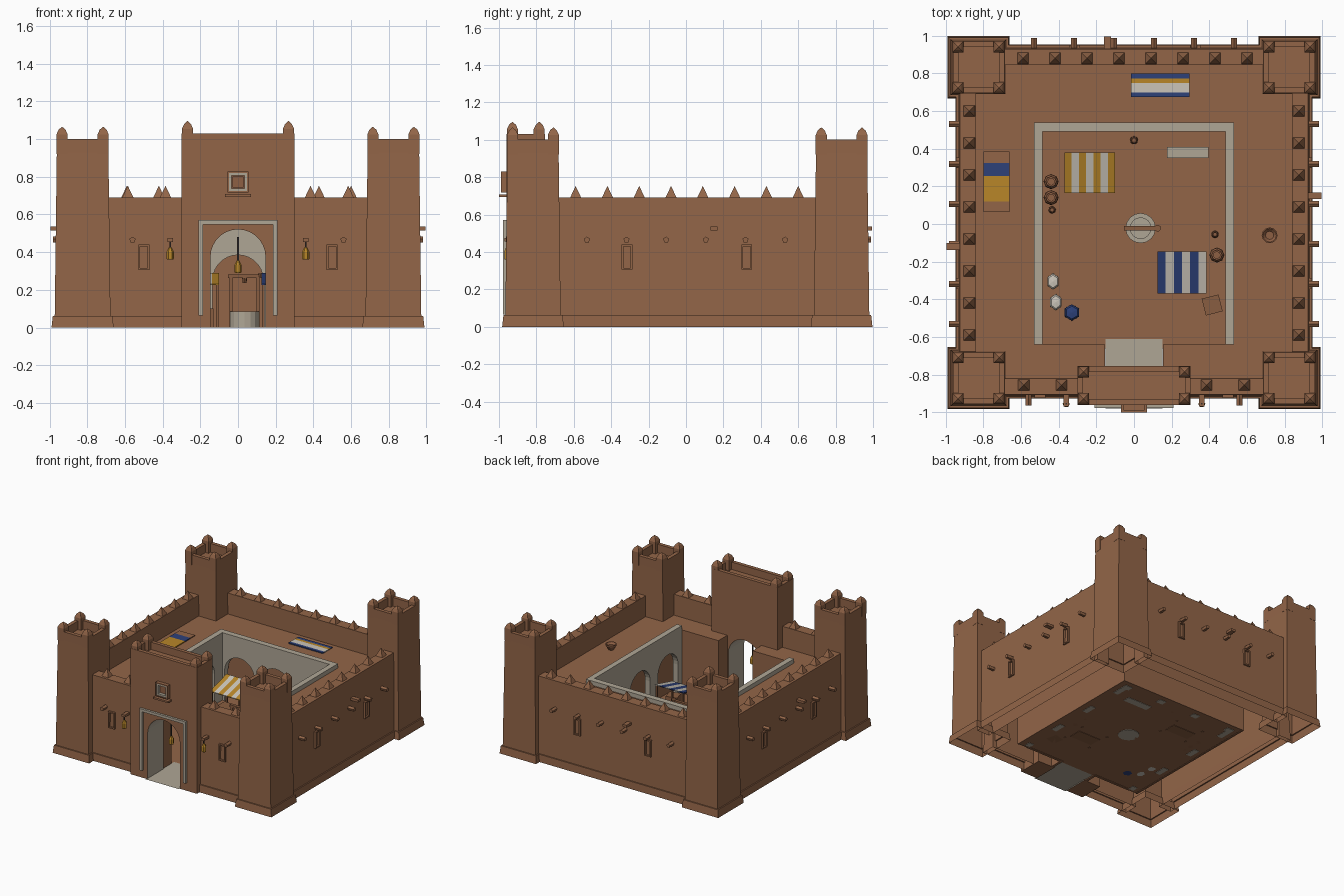
import bpy, bmesh, math
from mathutils import Matrix, Vector

cube = bpy.data.objects.get("Cube")
if cube:
    bpy.data.objects.remove(cube)


def material(name, *rgb):
    mat = bpy.data.materials.new(name)
    mat.use_nodes = True
    mat.diffuse_color = (*rgb, 1)
    mat.node_tree.nodes["Principled BSDF"].inputs["Base Color"].default_value = (*rgb, 1)
    return mat


CLAY = material("clay", .29, .13, .064)
PLASTER = material("plaster", .43, .38, .30)
WHITE = material("white_cloth", .60, .56, .49)
GOLD = material("gold", .48, .24, .022)
BLUE = material("blue_cloth", .026, .052, .19)
POT = material("terracotta", .27, .115, .057)
WOOD = material("wood", .25, .11, .052)
IRON = material("dark_iron", .04, .03, .025)


def finish(bm, name, *mats, recalc=True):
    if recalc:
        bmesh.ops.recalc_face_normals(bm, faces=bm.faces)
    mesh = bpy.data.meshes.new(name)
    bm.to_mesh(mesh)
    bm.free()
    for mat in mats:
        mesh.materials.append(mat)
    obj = bpy.data.objects.new(name, mesh)
    bpy.context.collection.objects.link(obj)


def skin(bm, rings, m=0, bottom=True):
    """Join equal rings of points into a solid, or a shell open below."""
    rows = [[bm.verts.new(p) for p in ring] for ring in rings]
    n = len(rows[0])
    faces = [bm.faces.new(rows[-1][::-1])]
    if bottom:
        faces.append(bm.faces.new(rows[0]))
    for a, b in zip(rows, rows[1:]):
        faces += [bm.faces.new((a[i], a[(i + 1) % n], b[(i + 1) % n], b[i])) for i in range(n)]
    for f in faces:
        f.material_index = m


def box(bm, x0, x1, y0, y1, z0, z1, m=0):
    skin(bm, [[(x0, y0, z), (x1, y0, z), (x1, y1, z), (x0, y1, z)] for z in (z0, z1)], m)


def lathe(bm, profile, loc, n=8, m=0, turn=None):
    """Spin (radius, height) pairs; four sides line up with the axes."""
    turn = turn or Matrix()
    shift = {4: math.pi / 4, 5: math.pi / 2}.get(n, 0)
    rings = []
    for r, z in profile:
        r = max(r, .0005)
        angles = [shift + i * math.tau / n for i in range(n)]
        rings.append([Vector(loc) + turn @ Vector((r * math.cos(a), r * math.sin(a), z)) for a in angles])
    skin(bm, rings, m)


def ring(bm, cx, cy, hx, hy, t, z0, z1):
    for s in (-1, 1):
        a, b = sorted((cx + s * hx, cx + s * (hx - t)))
        box(bm, a, b, cy - hy, cy + hy, z0, z1)
        a, b = sorted((cy + s * hy, cy + s * (hy - t)))
        box(bm, cx - hx + t, cx + hx - t, a, b, z0, z1)


# Wall coordinates: u along the wall, d outward from the centre
SIDES = {"front": .915, "back": .94, "right": .935, "left": .935}


def at(side, u, d, z):
    return {"front": (u, -d, z), "back": (u, d, z), "right": (d, u, z), "left": (-d, u, z)}[side]


def wall_box(bm, side, u0, u1, d0, d1, z0, z1, m=0):
    skin(bm, [[at(side, u, d, z) for u, d in ((u0, d0), (u1, d0), (u1, d1), (u0, d1))] for z in (z0, z1)], m)


def arched(bm, side, u0, u1, d0, d1, top, arches, spring):
    """Wall slab with round arches open to the ground."""
    pts = [(u0, 0)]
    for c, r in arches:
        pts.append((c - r, 0))
        pts += [(c - r * math.cos(i * math.pi / 14), spring + r * math.sin(i * math.pi / 14)) for i in range(15)]
        pts.append((c + r, 0))
    pts += [(u1, 0), (u1, top), (u0, top)]
    skin(bm, [[at(side, u, d, z) for u, z in pts] for d in (d0, d1)])


# Outer walls with plinths, merlons
walls, merlons = bmesh.new(), bmesh.new()
for side, d in SIDES.items():
    spans = [(-.7, -.16), (.16, .7)] if side == "front" else [(-.7, .7)]
    for a, b in spans:
        rows = ((d - .102, d + .012, 0), (d - .102, d + .01, .062), (d - .102, d, .062), (d - .095, d - .01, .69))
        skin(walls, [[at(side, u, w, z) for u, w in ((a, p), (b, p), (b, q), (a, q))] for p, q, z in rows], bottom=False)
    spots = (-.585, -.385, .385, .585) if side == "front" else [-.59 + .17 * i for i in range(8)]
    for u in spots:
        lathe(merlons, [(.042, .69), (0, .752)], at(side, u, d - .06, 0), 4)
finish(walls, "outer_walls", CLAY)
finish(merlons, "wall_merlons", CLAY)

# Beam ends, spouts and window slits
beams, spouts, slits = bmesh.new(), bmesh.new(), bmesh.new()
for side, d in SIDES.items():
    spots = (-.56, .56) if side == "front" else [-.53 + .212 * i for i in range(6)]
    for u in spots:
        out = Vector(at(side, 0, 1, 0))
        turn = out.to_track_quat("Z", "Y").to_matrix().to_4x4()
        lathe(beams, [(.017, d - .05), (.017, d + .048)], at(side, u, 0, .465), 5, turn=turn)
    for u in ((-.5, .5) if side == "front" else (-.315, .325)):
        for s in (-1, 1):
            wall_box(slits, side, u + s * .024 - .005, u + s * .024 + .005, d - .03, d + .01, .305, .44)
            wall_box(slits, side, u - .02, u + .02, d - .03, d + .01, .3725 + s * .0625 - .005, .3725 + s * .0625 + .005)
for side, u in (("right", .15), ("back", -.14), ("left", -.12)):
    wall_box(spouts, side, u - .018, u + .018, .88, .995, .515, .535)
finish(beams, "beam_ends", CLAY)
finish(spouts, "rain_spouts", CLAY)
finish(slits, "slit_frames", CLAY)

# Corner towers
FINIAL = [(.042, -.08), (.042, .025), (.026, .05), (0, .066)]
towers, finials = bmesh.new(), bmesh.new()
for cx in (-.825, .825):
    for cy in (-.818, .832):
        rows = ((.165, 0), (.158, .062), (.148, .062), (.137, .93))
        corners = ((-1, -1), (1, -1), (1, 1), (-1, 1))
        skin(towers, [[(cx + h * a, cy + h * b, z) for a, b in corners] for h, z in rows], bottom=False)
        ring(towers, cx, cy, .137, .137, .03, .93, 1)
        for sx in (-.109, .109):
            for sy in (-.109, .109):
                lathe(finials, FINIAL, (cx + sx, cy + sy, 1), 4)
finish(towers, "corner_towers", CLAY)

# Gatehouse with plaster-lined arch
gate = bmesh.new()
arched(gate, "front", -.3, .3, .755, .96, .97, [(0, .146)], .375)
bmesh.ops.recalc_face_normals(gate, faces=gate.faces)
for f in gate.faces:
    c = f.calc_center_median()
    if abs(c.x) < .16 and .01 < c.z < .54 and abs(f.normal.y) < .5:
        f.material_index = 1
ring(gate, 0, -.8575, .3, .1025, .03, .97, 1.03)
finish(gate, "gatehouse", CLAY, PLASTER)
for x in (-.268, .268):
    for y in (-.928, -.785):
        lathe(finials, FINIAL, (x, y, 1.03), 4)
finish(finials, "tower_finials", CLAY)

surround = bmesh.new()
for s in (-.197, .197):
    box(surround, s - .012, s + .012, -.978, -.95, .065, .57)
box(surround, -.185, .185, -.978, -.95, .548, .57)
finish(surround, "gate_surround", PLASTER)

window = bmesh.new()
for r, t, front, m in ((.056, .008, .99, 0), (.048, .014, .985, 1)):
    for s in (-1, 1):
        a, b = sorted((s * r, s * (r - t)))
        wall_box(window, "front", a, b, .95, front, .773 - r, .773 + r, m=m)
        wall_box(window, "front", t - r, r - t, .95, front, .773 + a, .773 + b, m=m)
wall_box(window, "front", -.029, .029, .95, .968, .744, .802, m=2)
wall_box(window, "front", -.068, .068, .95, 1, .694, .708)
finish(window, "gate_window", CLAY, PLASTER, POT)

# Courtyard: roof terrace, arcades, niches, trim
DECK, UNDER = .52, .49
roof = bmesh.new()
for s in (-1, 1):
    a, b = sorted((s * .5, s * .85))
    box(roof, a, b, -.83, .85, UNDER, DECK)
    a, b = sorted((s * .155, s * .5))
    box(roof, a, b, -.83, -.64, UNDER, DECK)
    box(roof, a, b, -.66, -.64, 0, UNDER)
    a, b = sorted((s * .155, s * .175))
    box(roof, a, b, -.83, -.66, 0, UNDER)
    a, b = sorted((s * .57, s * .585))
    box(roof, a, b, -.66, .585, 0, UNDER)
box(roof, -.5, .5, .51, .85, UNDER, DECK)
box(roof, -.57, .57, .57, .585, 0, UNDER)
finish(roof, "roof_terrace", CLAY)

arcade = bmesh.new()
for side in ("left", "right"):
    arched(arcade, side, -.64, .49, .485, .53, DECK + .035, [(c, .13) for c in (-.46, -.1, .26)], .255)
arched(arcade, "back", -.53, .53, .49, .538, DECK + .035, [(c, .135) for c in (-.33, 0, .33)], .25)
finish(arcade, "courtyard_arcade", PLASTER)


def sheet(name, mat, x0, x1, y0, y1, z):
    bm = bmesh.new()
    bm.faces.new([bm.verts.new(p) for p in ((x0, y0, z), (x1, y0, z), (x1, y1, z), (x0, y1, z))])
    finish(bm, name, mat, recalc=False)


sheet("courtyard_floor", CLAY, -.58, .58, -.66, .58, .003)
sheet("gate_threshold", PLASTER, -.152, .152, -.98, -.61, .006)


# Rugs on the terrace
def rug(name, x0, x1, bands, mats):
    bm = bmesh.new()
    for i, (a, b) in enumerate(zip(bands, bands[1:])):
        box(bm, x0, x1, b, a, DECK - .001, DECK + .008, m=i)
    finish(bm, name, *mats)


rug("back_rug", -.015, .295, (.8, .772, .748, .698, .675), (BLUE, GOLD, WHITE, BLUE))
rug("side_rug", -.8, -.66, (.385, .325, .255, .12, .065), (CLAY, BLUE, GOLD, CLAY))


# Market stalls with sloping striped awnings
def stall(name, x0, x1, y0, y1, count, cloth):
    bm = bmesh.new()
    w = (x1 - x0) / count
    low, high = .225, .283
    for i in range(count):
        a, b = x0 + i * w, x0 + (i + 1) * w
        skin(bm, [[(a, y0, low + t), (b, y0, low + t), (b, y1, high + t), (a, y1, high + t)] for t in (0, .007)], i % 2)
    for x in (x0 + .01, x1 - .01):
        for y, top in ((y0 + .01, low), (y1 - .01, high)):
            box(bm, x - .007, x + .007, y - .007, y + .007, 0, top, m=2)
    box(bm, x0 + .03, x1 - .03, y0 + .05, y1 - .07, 0, .1, m=2)
    finish(bm, name, cloth, WHITE, WOOD)


stall("gold_stall", -.37, -.1, .165, .38, 7, GOLD)
stall("blue_stall", .125, .385, -.37, -.145, 6, BLUE)

# Well with frame, crank wheel and bucket
well = bmesh.new()
WX, WY = .035, -.022
lathe(well, [(.08, 0), (.08, .085), (.055, .085), (.055, .06)], (WX, WY, 0), 16)
for s in (-.072, .072):
    box(well, WX + s - .008, WX + s + .008, WY - .008, WY + .008, 0, .27, m=1)
box(well, WX - .088, WX + .095, WY - .012, WY + .012, .262, .282, m=1)
lathe(well, [(.018, .268), (.018, .286)], (WX + .09, WY, 0), 10, 1)
lathe(well, [(.01, .235), (.013, .262)], (WX, WY, 0), 8, 1)
finish(well, "well", PLASTER, WOOD)

# Jars, sacks, bowl, crate, bench
JAR = [(.022, 0), (.04, .035), (.038, .065), (.024, .085), (.028, .1), (.018, .1), (.018, .07)]
jars = bmesh.new()
for x, y, s in ((-.44, .225, 1), (-.44, .14, 1), (.44, -.165, 1), (-.435, .075, .5), (0, .445, .55), (.43, -.055, .5)):
    lathe(jars, [(r * s, z * s) for r, z in JAR], (x, y, .003), 8)
lathe(jars, [(.02, 0), (.042, .035), (.042, .045), (.036, .045), (.022, .03)], (.72, -.06, DECK), 12)
finish(jars, "jars", POT)

sacks = bmesh.new()
for x, y, m in ((-.43, -.305, 0), (-.415, -.415, 0), (-.33, -.47, 1)):
    turn = Matrix.Scale(1 if m else .8, 4, (1, 0, 0)) @ Matrix.Rotation(math.pi / 6, 4, "Z")
    lathe(sacks, [(.036, 0), (.044, .02), (.043, .05), (.034, .058), (0, .062)], (x, y, .003), 6, m, turn)
finish(sacks, "sacks", WHITE, BLUE)

crate = bmesh.new()
lathe(crate, [(.065, 0), (.065, .085)], (.415, -.43, .003), 4, turn=Matrix.Rotation(.25, 4, "Z"))
finish(crate, "crate", WOOD)

bench = bmesh.new()
box(bench, .175, .395, .35, .41, 0, .08)
finish(bench, "stone_bench", PLASTER)

# Lanterns
lamps = bmesh.new()
for x, y, z, top in ((-.36, -.955, .36, .475), (.36, -.955, .36, .475), (0, -.86, .29, .48)):
    lathe(lamps, [(.017, 0), (.019, .006), (.019, .042), (.007, .066)], (x, y, z), 6)
    box(lamps, x - .004, x + .004, y - .004, y + .004, z + .06, top, m=1)
    if x:
        box(lamps, x - .014, x + .014, y - .015, -.88, .455, .475, m=2)
finish(lamps, "lanterns", GOLD, IRON, CLAY)
